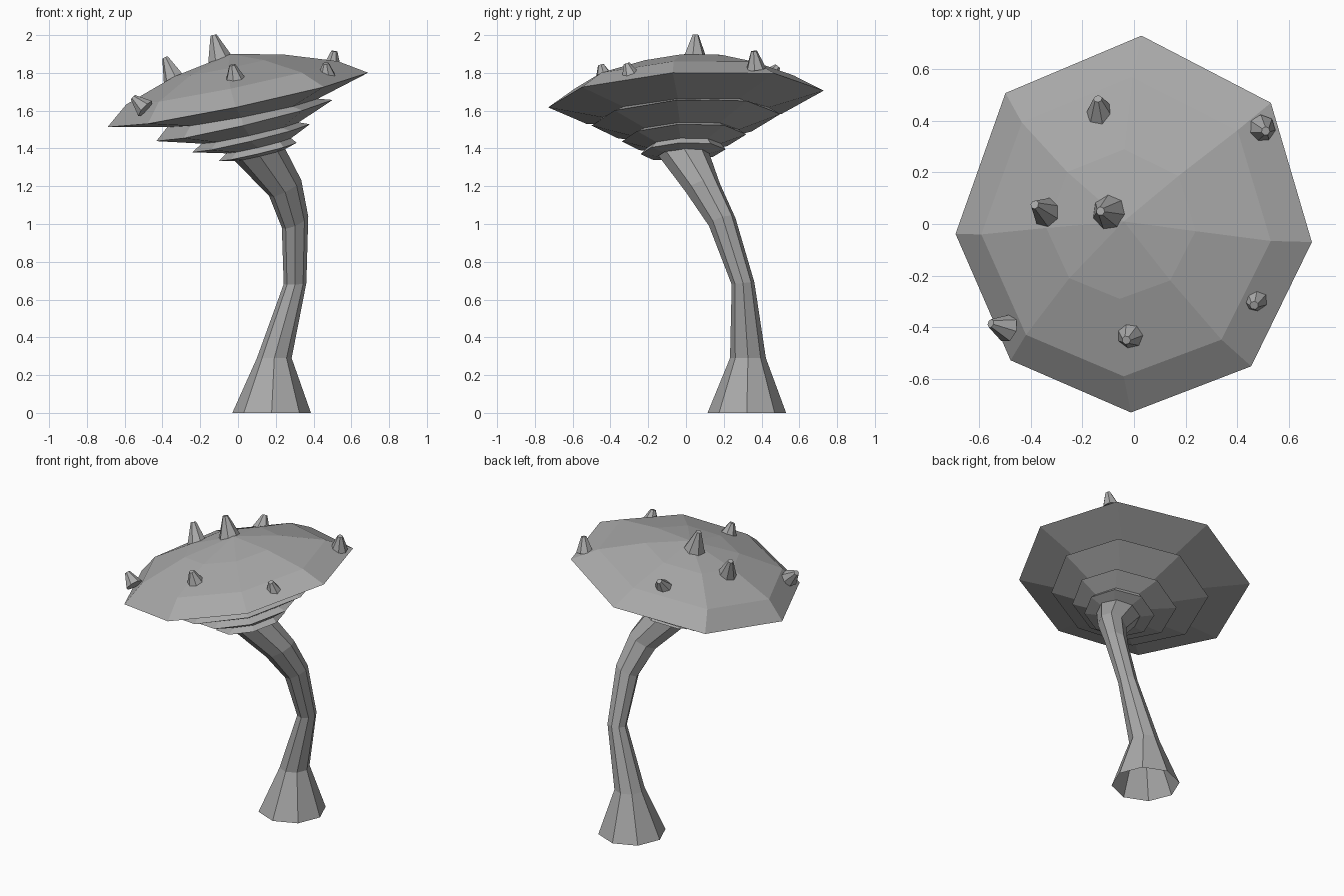
import bpy, bmesh
from math import cos, sin, radians
from mathutils import Vector, Matrix

# Mid-dark grey shared by every part
grey = bpy.data.materials.new("dark_grey")
grey.diffuse_color = (0.4, 0.4, 0.4, 1)

EVEN = [45 * i for i in range(8)]
# Slightly irregular eight-sided outline of the cap
UNEVEN = [-5.5, 40, 87.6, 136, 183, 226.3, 269, 311]


def make_object(name, bm):
    bmesh.ops.recalc_face_normals(bm, faces=bm.faces)
    mesh = bpy.data.meshes.new(name)
    bm.to_mesh(mesh)
    bm.free()
    mesh.materials.append(grey)
    obj = bpy.data.objects.new(name, mesh)
    bpy.context.collection.objects.link(obj)
    return obj


def loft(name, rings, angles, apex=None):
    """Skin sheared rings: (cx, cy, cz, rx, ry, slope_x, slope_y)."""
    bm = bmesh.new()
    loops = []
    for cx, cy, cz, rx, ry, sx, sy in rings:
        loop = []
        for a in angles:
            dx, dy = rx * cos(radians(a)), ry * sin(radians(a))
            loop.append(bm.verts.new((cx + dx, cy + dy, cz + sx * dx + sy * dy)))
        loops.append(loop)
    n = len(angles)
    for low, high in zip(loops, loops[1:]):
        for i in range(n):
            j = (i + 1) % n
            bm.faces.new((low[i], low[j], high[j], high[i]))
    if apex:
        top = bm.verts.new(apex)
        for i in range(n):
            bm.faces.new((loops[-1][i], loops[-1][(i + 1) % n], top))
    return make_object(name, bm)


# Bent stem with a flared, open foot
loft("stem", [
    (0.178, 0.322, 0.00, 0.208, 0.208, 0.0, 0.0),
    (0.192, 0.328, 0.29, 0.092, 0.095, 0.0, 0.0),
    (0.302, 0.302, 0.685, 0.06, 0.06, 0.05, 0.1),
    (0.302, 0.192, 1.01, 0.07, 0.07, 0.42, 0.3),
    (0.25, 0.09, 1.19, 0.085, 0.09, 0.5, 0.25),
    (0.11, -0.015, 1.375, 0.135, 0.135, 0.24, 0.06),
], EVEN)

# Tilted cap with three stepped tiers below it
loft("cap", [
    (0.115, -0.015, 1.365, 0.13, 0.135, 0.235, 0.05),
    (0.105, -0.015, 1.382, 0.207, 0.225, 0.235, 0.05),
    (0.110, -0.010, 1.415, 0.172, 0.195, 0.235, 0.05),
    (0.070, -0.010, 1.455, 0.312, 0.33, 0.24, 0.05),
    (0.065, -0.005, 1.483, 0.258, 0.285, 0.22, 0.05),
    (0.035, 0.000, 1.550, 0.468, 0.50, 0.235, 0.055),
    (0.025, 0.000, 1.590, 0.40, 0.44, 0.19, 0.055),
    (0.000, 0.000, 1.660, 0.692, 0.73, 0.21, 0.055),
    (-0.03, -0.01, 1.750, 0.562, 0.58, 0.205, 0.055),
    (-0.05, 0.000, 1.840, 0.29, 0.29, 0.205, 0.055),
], UNEVEN, apex=(-0.04, 0.01, 1.90))

# Blunt spikes on the cap: base centre, tip centre, base radius
spikes = [
    ((-0.095, 0.045, 1.87), (-0.13, 0.05, 2.00), 0.068),
    ((-0.335, 0.045, 1.76), (-0.385, 0.075, 1.88), 0.062),
    ((-0.13, 0.43, 1.765), (-0.14, 0.485, 1.835), 0.056),
    ((0.495, 0.37, 1.82), (0.51, 0.36, 1.915), 0.054),
    ((0.47, -0.29, 1.775), (0.465, -0.315, 1.85), 0.054),
    ((-0.015, -0.43, 1.765), (-0.03, -0.45, 1.842), 0.054),
    ((-0.49, -0.405, 1.61), (-0.555, -0.385, 1.67), 0.055),
]
for n, (base, tip, radius) in enumerate(spikes, 1):
    base, tip = Vector(base), Vector(tip)
    axis = tip - base
    turn = axis.to_track_quat('Z', 'Y').to_matrix().to_4x4()
    bm = bmesh.new()
    bmesh.ops.create_cone(bm, cap_ends=True, segments=7, radius1=radius,
                          radius2=0.017, depth=axis.length,
                          matrix=Matrix.Translation((base + tip) / 2) @ turn)
    make_object(f"spike_{n}", bm)
